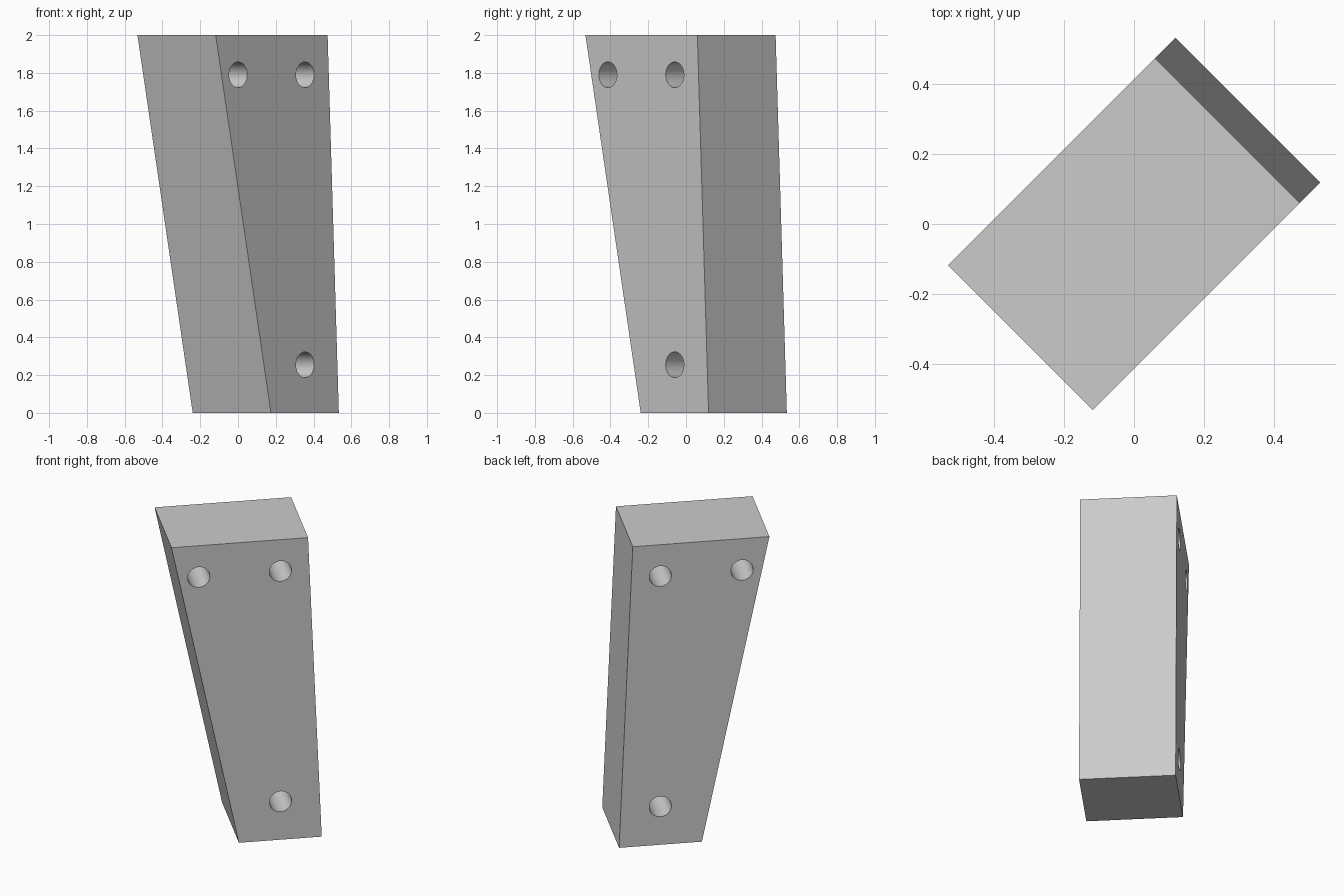
import bpy, bmesh, math
from mathutils import Matrix

cube = bpy.data.objects.get("Cube")
if cube:
    bpy.data.objects.remove(cube, do_unlink=True)

HALF_DEPTH = 0.293
HOLE_RADIUS = 0.068
TURN = Matrix.Rotation(math.radians(45), 4, "Z")

grey = bpy.data.materials.new("plain_grey")
grey.use_nodes = True
colour = (0.6, 0.6, 0.6, 1)
grey.diffuse_color = colour
grey.node_tree.nodes["Principled BSDF"].inputs["Base Color"].default_value = colour


def make_object(name, bm):
    bmesh.ops.recalc_face_normals(bm, faces=bm.faces)
    mesh = bpy.data.meshes.new(name)
    bm.to_mesh(mesh)
    bm.free()
    mesh.materials.append(grey)
    obj = bpy.data.objects.new(name, mesh)
    bpy.context.collection.objects.link(obj)
    return obj


# Tapered block: side profile extruded through its thickness, then turned
bm = bmesh.new()
profile = [(-0.046, 0), (0.462, 0), (0.378, 2), (-0.46, 2)]
side = bm.faces.new([bm.verts.new((x, -HALF_DEPTH, z)) for x, z in profile])
extruded = bmesh.ops.extrude_face_region(bm, geom=[side])["geom"]
bmesh.ops.translate(bm, vec=(0, 2 * HALF_DEPTH, 0),
                    verts=[g for g in extruded if isinstance(g, bmesh.types.BMVert)])
bm.transform(TURN)
block = make_object("tapered_leg", bm)

# Bolt holes drilled straight through
bm = bmesh.new()
for x, z in [(-0.292, 1.79), (0.209, 1.79), (0.209, 0.255)]:
    place = TURN @ Matrix.Translation((x, 0, z)) @ Matrix.Rotation(math.pi / 2, 4, "X")
    bmesh.ops.create_cone(bm, cap_ends=True, segments=48, radius1=HOLE_RADIUS,
                          radius2=HOLE_RADIUS, depth=1, matrix=place)
cutter = make_object("hole_cutter", bm)
cutter.hide_render = True

drill = block.modifiers.new("bolt_holes", "BOOLEAN")
drill.operation = "DIFFERENCE"
drill.solver = "EXACT"
drill.object = cutter

# Apply the cut, drop the cutter and smooth the hole walls
bpy.ops.object.select_all(action="DESELECT")
block.select_set(True)
bpy.context.view_layer.objects.active = block
bpy.ops.object.modifier_apply(modifier=drill.name)
bpy.data.objects.remove(cutter, do_unlink=True)
bpy.ops.object.shade_smooth_by_angle(angle=math.radians(30))
